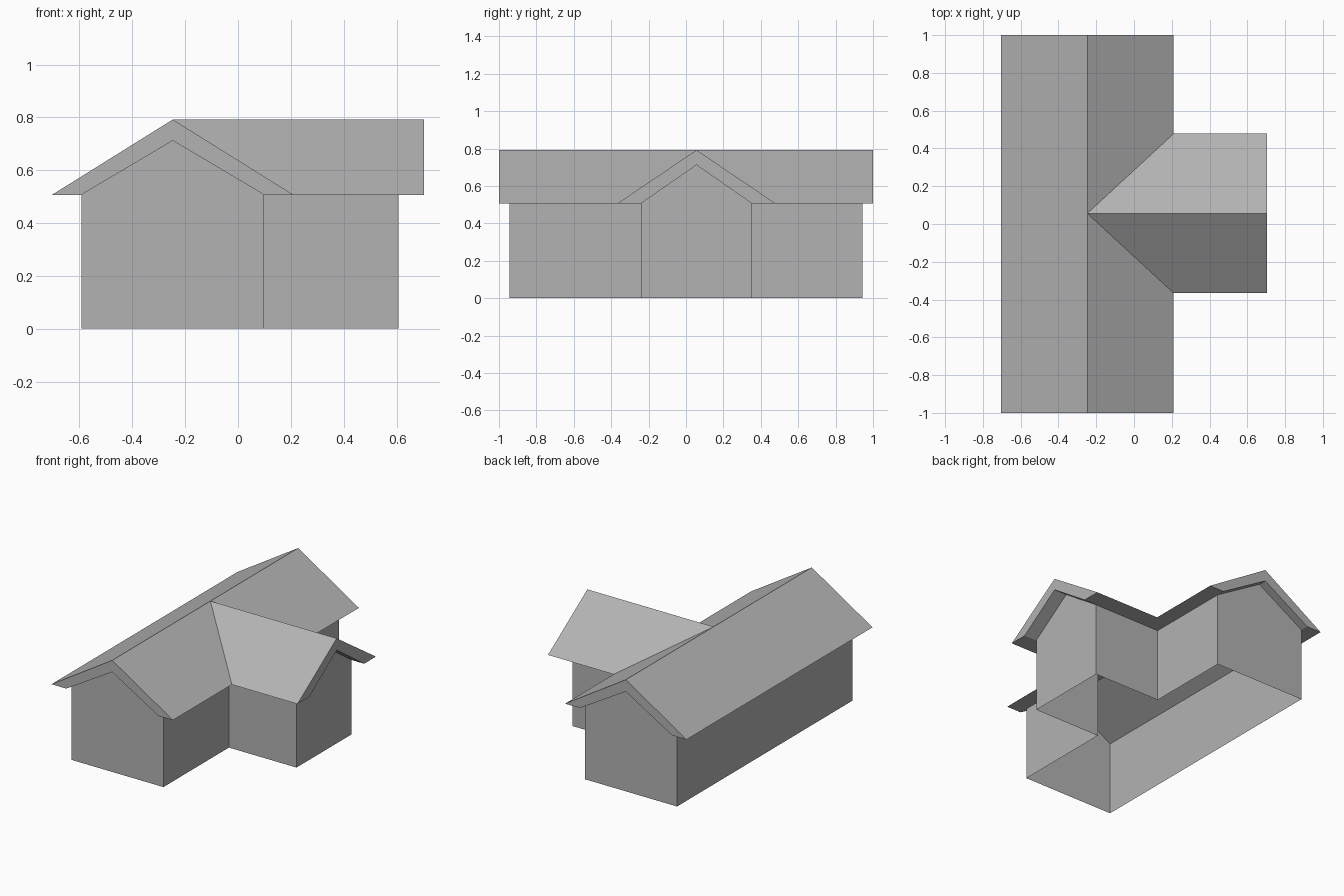
import bpy
import bmesh

cube = bpy.data.objects.get("Cube")
if cube:
    bpy.data.objects.remove(cube, do_unlink=True)

RIDGE_X, RIDGE_Y = -0.247, 0.056   # ridge lines of the main house and the wing
EAVE = 0.507


def material(name, value):
    mat = bpy.data.materials.new(name)
    mat.use_nodes = True
    colour = (value, value, value, 1)
    mat.diffuse_color = colour
    mat.node_tree.nodes["Principled BSDF"].inputs["Base Color"].default_value = colour
    return mat


def frame(half, wing_half, end_y, end_x, peak):
    """Named corners of a T-shaped gabled volume at eave and ridge height."""
    west, east = RIDGE_X - half, RIDGE_X + half
    pts = {"ridge_join": (RIDGE_X, RIDGE_Y, peak), "wing_ridge": (end_x, RIDGE_Y, peak)}
    for tag, s in (("front", -1), ("back", 1)):
        wing_y = RIDGE_Y + s * wing_half
        pts["west_" + tag] = (west, s * end_y, EAVE)
        pts["east_" + tag] = (east, s * end_y, EAVE)
        pts["ridge_" + tag] = (RIDGE_X, s * end_y, peak)
        pts["valley_" + tag] = (east, wing_y, EAVE)
        pts["wing_" + tag] = (end_x, wing_y, EAVE)
    return pts


def finish(name, bm, mat):
    mesh = bpy.data.meshes.new(name)
    bm.to_mesh(mesh)
    bm.free()
    mesh.materials.append(mat)
    obj = bpy.data.objects.new(name, mesh)
    bpy.context.collection.objects.link(obj)
    return obj


grey = material("plain grey", 0.45)

# Roof: outer and inner slopes joined by gable edges and flat eaves
bm = bmesh.new()
slopes = [["west_front", "west_back", "ridge_back", "ridge_join", "ridge_front"]]
for tag in ("front", "back"):
    slopes.append(["east_" + tag, "valley_" + tag, "ridge_join", "ridge_" + tag])
    slopes.append(["valley_" + tag, "wing_" + tag, "wing_ridge", "ridge_join"])
rim = ["west_front", "ridge_front", "east_front", "valley_front", "wing_front",
       "wing_ridge", "wing_back", "valley_back", "east_back", "ridge_back", "west_back"]
layers = []
for pts in (frame(0.457, 0.422, 1.0, 0.704, 0.792), frame(0.346, 0.295, 1.0, 0.704, 0.712)):
    verts = {key: bm.verts.new(co) for key, co in pts.items()}
    layers.append(verts)
    for keys in slopes:
        bm.faces.new([verts[k] for k in keys])
outer, inner = layers
for a, b in zip(rim, rim[1:] + rim[:1]):
    bm.faces.new([outer[a], outer[b], inner[b], inner[a]])
bmesh.ops.recalc_face_normals(bm, faces=bm.faces[:])
finish("roof", bm, grey)

# Walls: thin shell, open below, with gables rising under the roof
bm = bmesh.new()
pts = frame(0.346, 0.295, 0.943, 0.608, 0.712)
ring = ["west_front", "east_front", "valley_front", "wing_front",
        "wing_back", "valley_back", "east_back", "west_back"]
gables = {"west_front": "ridge_front", "wing_front": "wing_ridge", "east_back": "ridge_back"}
top = {k: bm.verts.new(pts[k]) for k in ring}
base = {k: bm.verts.new((pts[k][0], pts[k][1], 0)) for k in ring}
for a, b in zip(ring, ring[1:] + ring[:1]):
    peak = [bm.verts.new(pts[gables[a]])] if a in gables else []
    bm.faces.new([base[a], base[b], top[b]] + peak + [top[a]])
finish("walls", bm, grey)
